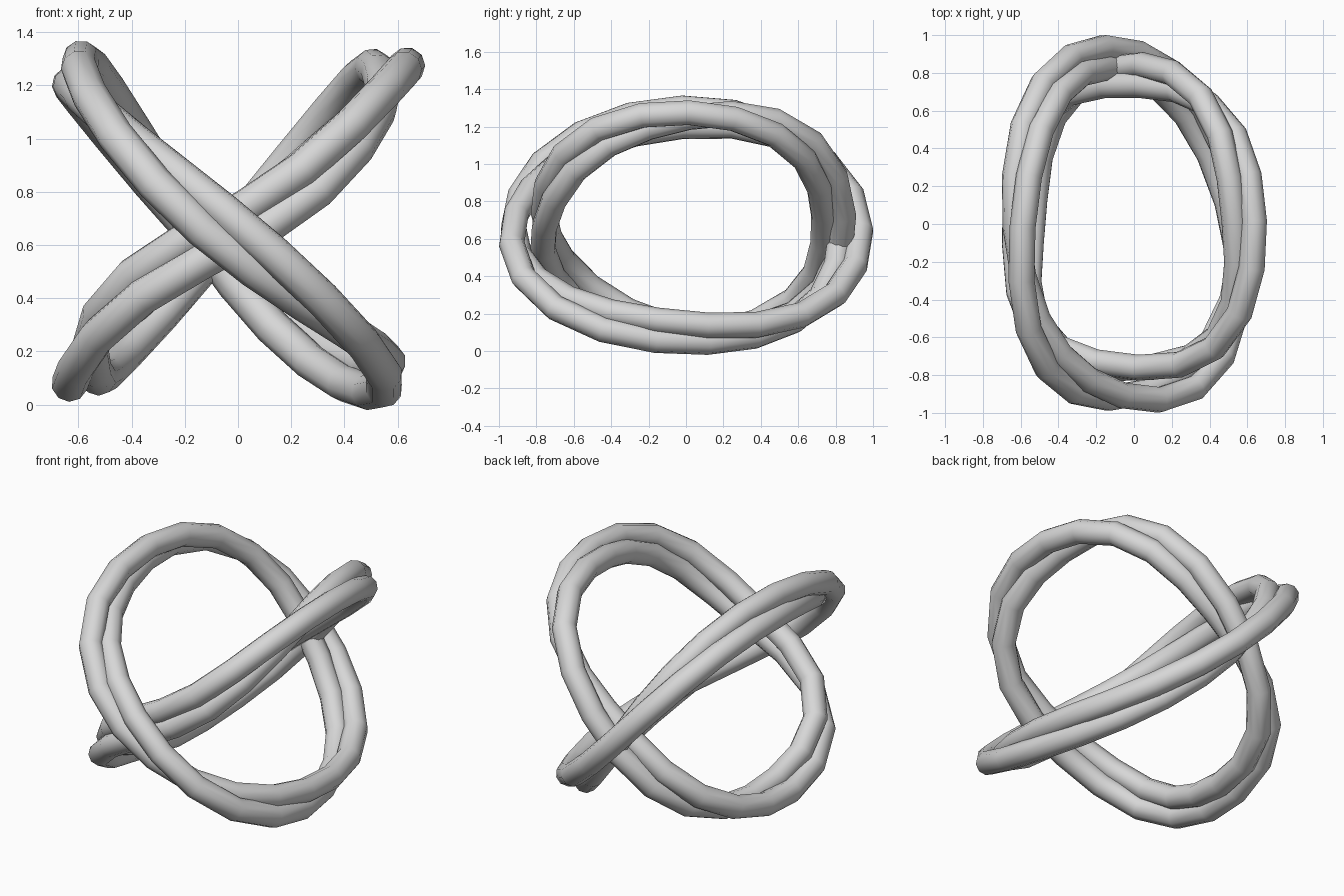
import bpy
from math import sin, cos, pi, radians
from mathutils import Vector

cube = bpy.data.objects.get("Cube")
if cube:
    bpy.data.objects.remove(cube, do_unlink=True)

# Plain grey finish
grey = bpy.data.materials.new("soft_grey")
grey.use_nodes = True
colour = (0.68, 0.68, 0.68, 1)
grey.diffuse_color = colour
grey.node_tree.nodes["Principled BSDF"].inputs["Base Color"].default_value = colour

TUBE = 0.069
TWIST = 0.053
SEGMENTS = 42


def twisted_ring(name, side, centre, semi_u, semi_y, bulge, turn, warp):
    """One strand running twice around a warped, tilted oval, winding on itself.
    side is the x direction in which the oval rises."""
    u_axis = Vector((side, 0, 1)).normalized()
    n_axis = Vector((-side, 0, 1)).normalized()
    curve = bpy.data.curves.new(name, "CURVE")
    curve.dimensions = "3D"
    curve.bevel_depth = TUBE
    curve.bevel_resolution = 3
    spline = curve.splines.new("POLY")
    spline.points.add(SEGMENTS - 1)
    spline.use_cyclic_u = True
    spline.use_smooth = True
    for i, point in enumerate(spline.points):
        t = 4 * pi * i / SEGMENTS
        out = TWIST * cos(turn(t)) + bulge(t)
        lift = TWIST * sin(turn(t)) + warp(t)
        p = (Vector(centre) + u_axis * (semi_u + out) * cos(t)
             + Vector((0, (semi_y + out) * sin(t), 0)) + n_axis * lift)
        point.co = (*p, 1)
    obj = bpy.data.objects.new(name, curve)
    bpy.context.collection.objects.link(obj)
    curve.materials.append(grey)
    # Turn the curve into a smooth mesh
    bpy.ops.object.select_all(action="DESELECT")
    obj.select_set(True)
    bpy.context.view_layer.objects.active = obj
    bpy.ops.object.convert(target="MESH")
    bpy.ops.object.shade_smooth_by_angle(angle=radians(50))


# Shape of the inner ring
def inner_turn(t):
    s = t + radians(20)
    return -1.5 * s - radians(18) * (1 - cos(s))


def inner_warp(t):
    front = (1 - sin(t)) / 2
    return (0.12 * sin(2 * t) * front ** 2
            + 0.03 * sin(2 * t) ** 2 * front + 0.01 * sin(t))


def inner_bulge(t):
    return 0.045 * sin(2 * t) ** 2


# Shape of the outer ring
def outer_turn(t):
    return 1.5 * (t + radians(30)) + radians(20) * cos(t)


def outer_warp(t):
    return 0.04 * sin(2 * t) - 0.07 * sin(t) ** 2 - 0.045 * sin(t) - 0.02


def outer_bulge(t):
    return 0.025 * sin(2 * t) ** 2 + 0.02 * sin(2 * t)


# Two crossing rings
twisted_ring("inner_ring", 1, (0, 0.015, 0.678), 0.825, 0.775,
             inner_bulge, inner_turn, inner_warp)
twisted_ring("outer_ring", -1, (-0.018, -0.02, 0.688), 0.815, 0.9,
             outer_bulge, outer_turn, outer_warp)
